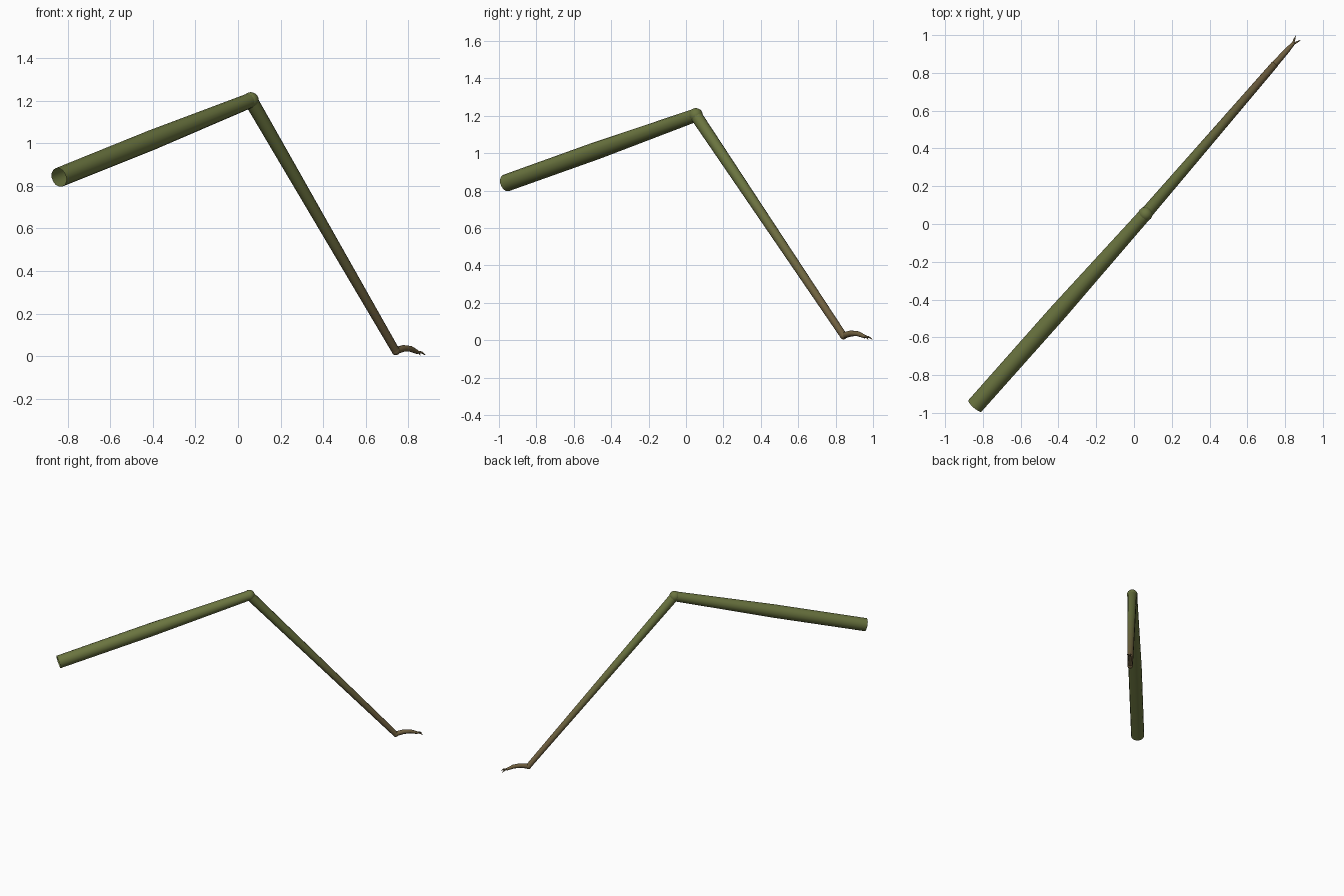
import bpy, bmesh, math
from mathutils import Vector

if "Cube" in bpy.data.objects:
    bpy.data.objects.remove(bpy.data.objects["Cube"])

GREEN = (0.145, 0.175, 0.05)
BROWN = (0.16, 0.115, 0.05)
SHADES = 8
mats = []
for i in range(SHADES):
    t = i / (SHADES - 1)
    m = bpy.data.materials.new("leg_shade_%d" % i)
    m.diffuse_color = tuple(a + (b - a) * t for a, b in zip(GREEN, BROWN)) + (1,)
    m.use_nodes = True
    m.node_tree.nodes["Principled BSDF"].inputs["Base Color"].default_value = m.diffuse_color
    mats.append(m)

HEAD = Vector((0.665, 0.747, 0)).normalized()   # horizontal heading of the leg
SIDE = Vector((-HEAD.y, HEAD.x, 0))


def finish(bm, name, angle=60):
    bmesh.ops.recalc_face_normals(bm, faces=bm.faces)
    me = bpy.data.meshes.new(name)
    bm.to_mesh(me)
    bm.free()
    for m in mats:
        me.materials.append(m)
    ob = bpy.data.objects.new(name, me)
    bpy.context.collection.objects.link(ob)
    bpy.ops.object.select_all(action='DESELECT')
    ob.select_set(True)
    bpy.context.view_layer.objects.active = ob
    bpy.ops.object.shade_smooth_by_angle(angle=math.radians(angle))
    return ob


def tube(name, pts, radii, shade, sides=14, cap_start=False, cap_end=False):
    """Round tapered tube; shade(t) gives the material along its length."""
    pts = [Vector(p) for p in pts]
    bm = bmesh.new()
    rings = []
    n = len(pts)
    for i, (p, r) in enumerate(zip(pts, radii)):
        d = (pts[min(i + 1, n - 1)] - pts[max(i - 1, 0)]).normalized()
        s = (SIDE - d * SIDE.dot(d)).normalized()
        u = d.cross(s)
        rings.append([bm.verts.new(p + r * (math.cos(a) * s + math.sin(a) * u))
                      for a in (2 * math.pi * k / sides for k in range(sides))])
    for i in range(n - 1):
        for k in range(sides):
            j = (k + 1) % sides
            f = bm.faces.new((rings[i][k], rings[i][j], rings[i + 1][j], rings[i + 1][k]))
            f.material_index = round(shade((i + 0.5) / (n - 1)) * (SHADES - 1))
    for ring, on, t in ((rings[0], cap_start, 0), (rings[-1], cap_end, 1)):
        if on:
            bm.faces.new(ring).material_index = round(shade(t) * (SHADES - 1))
    return finish(bm, name)


def ball(name, p, r, shade):
    bm = bmesh.new()
    bmesh.ops.create_uvsphere(bm, u_segments=14, v_segments=10, radius=r)
    bmesh.ops.translate(bm, verts=bm.verts, vec=p)
    for f in bm.faces:
        f.material_index = shade
    finish(bm, name)


HIP = Vector((-0.842, -0.963, 0.84))
KNEE = Vector((0.06, 0.052, 1.203))
ANKLE = Vector((0.742, 0.842, 0.024))

# Upper leg, open at the hip
tube("upper_leg", [HIP, HIP.lerp(KNEE, 0.48), KNEE], [0.046, 0.047, 0.035], lambda t: 0)
ball("knee_joint", KNEE, 0.038, 0)

# Lower leg, fading to brown
N = 12
tube("lower_leg", [KNEE.lerp(ANKLE, i / N) for i in range(N + 1)],
     [0.033 - 0.014 * i / N for i in range(N + 1)],
     lambda t: min(1, max(0, (t - 0.25) / 0.65)))
ball("ankle_joint", ANKLE, 0.02, SHADES - 1)


# Foot, arched along the ground
def foot_point(d, z):
    return Vector((ANKLE.x + HEAD.x * d, ANKLE.y + HEAD.y * d, z))


tube("foot", [foot_point(0, 0.025), foot_point(0.055, 0.036), foot_point(0.105, 0.034),
              foot_point(0.155, 0.018)],
     [0.017, 0.016, 0.014, 0.009], lambda t: 1, 10, True, True)

# Pair of claws
for sgn, label in ((1, "left"), (-1, "right")):
    tube(label + "_claw", [foot_point(0.148, 0.02),
                           foot_point(0.172, 0.017) + SIDE * 0.010 * sgn,
                           foot_point(0.192, 0.004) + SIDE * 0.017 * sgn],
         [0.006, 0.005, 0.001], lambda t: 1, 8, True, True)
